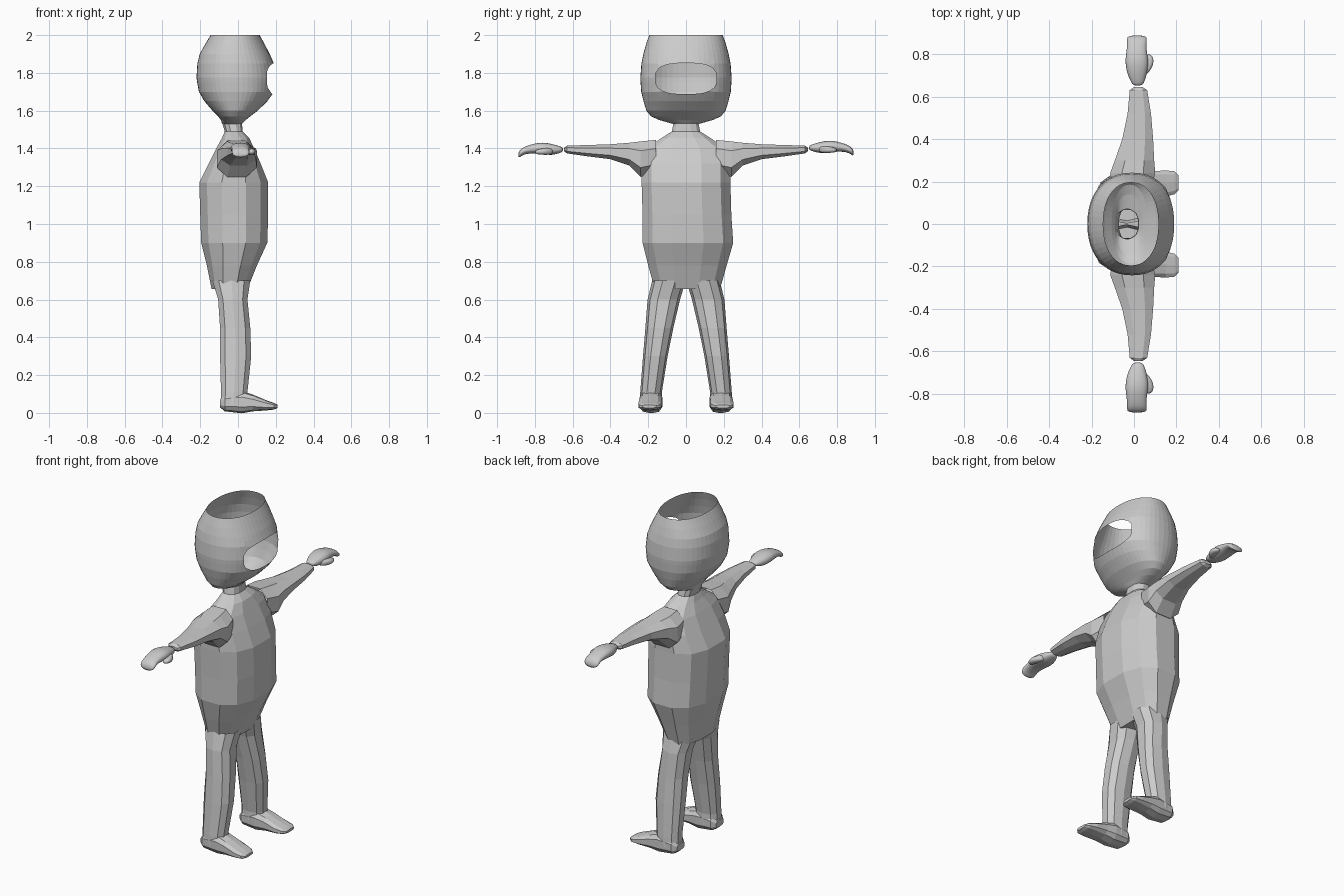
import bpy, bmesh, math

AXES = {'x': (1, 2, 0), 'y': (0, 2, 1), 'z': (0, 1, 2)}   # (a, b, loft) axes


def make_object(name, bm, smooth=False):
    me = bpy.data.meshes.new(name)
    bm.to_mesh(me)
    bm.free()
    ob = bpy.data.objects.new(name, me)
    bpy.context.collection.objects.link(ob)
    for p in me.polygons:
        p.use_smooth = smooth
    return ob


def section(n, e, half_step=True):
    """Unit superellipse with n points, scaled so its extents reach 1."""
    off = 0.5 if half_step else 0.0
    pts = []
    for i in range(n):
        t = 2 * math.pi * (i + off) / n
        c, s = math.cos(t), math.sin(t)
        pts.append((math.copysign(abs(c) ** (2 / e), c), math.copysign(abs(s) ** (2 / e), s)))
    m = max(p[0] for p in pts)
    return [(a / m, b / m) for a, b in pts]


def loft(name, axis, rings, n=10, e=2.4, side=1, caps=(True, True), smooth=False):
    """Rings are (position, a_min, a_max, b_min, b_max); side=-1 mirrors in y."""
    bm = bmesh.new()
    ia, ib, it = AXES[axis]
    rows = []
    for t, a0, a1, b0, b1 in rings:
        row = []
        for a, b in section(n, e):
            co = [0, 0, 0]
            co[ia] = (a0 + a1) / 2 + a * (a1 - a0) / 2
            co[ib] = (b0 + b1) / 2 + b * (b1 - b0) / 2
            co[it] = t
            co[1] *= side
            row.append(bm.verts.new(co))
        rows.append(row)
    for lo, hi in zip(rows, rows[1:]):
        for i in range(n):
            j = (i + 1) % n
            bm.faces.new((lo[i], lo[j], hi[j], hi[i]))
    if caps[0]:
        bm.faces.new(rows[0])
    if caps[1]:
        bm.faces.new(rows[-1])
    bmesh.ops.recalc_face_normals(bm, faces=bm.faces)
    return make_object(name, bm, smooth)


# Torso and neck, open at the top of the neck
torso = [(0.655, -0.14, 0.05, -0.165, 0.18), (0.78, -0.165, 0.10, -0.20, 0.215),
         (0.90, -0.195, 0.155, -0.23, 0.25), (1.05, -0.20, 0.16, -0.23, 0.24),
         (1.22, -0.205, 0.16, -0.235, 0.235), (1.32, -0.155, 0.12, -0.235, 0.235),
         (1.40, -0.115, 0.085, -0.21, 0.21), (1.455, -0.085, 0.06, -0.13, 0.13),
         (1.49, -0.07, 0.025, -0.075, 0.075), (1.54, -0.085, 0.02, -0.065, 0.065)]
loft("torso", 'z', torso, n=12, e=2.5, caps=(True, False))

arm = [(0.16, -0.10, 0.08, 1.27, 1.445), (0.24, -0.112, 0.10, 1.25, 1.437),
       (0.30, -0.09, 0.095, 1.31, 1.43), (0.40, -0.055, 0.09, 1.343, 1.422),
       (0.52, -0.03, 0.08, 1.358, 1.418), (0.63, -0.02, 0.062, 1.374, 1.415),
       (0.645, 0.0, 0.04, 1.385, 1.405)]
leg = [(0.70, -0.135, 0.065, 0.005, 0.175), (0.60, -0.105, 0.05, 0.035, 0.20),
       (0.45, -0.095, 0.065, 0.07, 0.212), (0.30, -0.095, 0.07, 0.10, 0.225),
       (0.11, -0.09, 0.05, 0.13, 0.24), (0.05, -0.092, 0.05, 0.128, 0.243)]
foot = [(-0.095, 0.15, 0.22, 0.03, 0.07), (-0.07, 0.13, 0.24, 0.01, 0.10),
        (0.02, 0.125, 0.245, 0.0, 0.115), (0.08, 0.13, 0.248, 0.01, 0.095),
        (0.15, 0.13, 0.252, 0.014, 0.066), (0.19, 0.14, 0.248, 0.018, 0.052),
        (0.21, 0.16, 0.23, 0.026, 0.042)]
hand = [(0.65, -0.005, 0.04, 1.388, 1.41), (0.67, -0.015, 0.05, 1.38, 1.417),
        (0.71, -0.034, 0.062, 1.368, 1.43), (0.76, -0.042, 0.07, 1.374, 1.438),
        (0.80, -0.038, 0.062, 1.378, 1.432), (0.84, -0.032, 0.058, 1.378, 1.42),
        (0.87, -0.034, 0.062, 1.368, 1.408), (0.889, -0.03, 0.058, 1.35, 1.385)]
thumb = [(0.70, 0.03, 0.06, 1.375, 1.405), (0.735, 0.04, 0.086, 1.37, 1.408),
         (0.77, 0.05, 0.096, 1.372, 1.404), (0.80, 0.055, 0.082, 1.376, 1.396)]

# Limbs on both sides
for side, label in ((1, "left"), (-1, "right")):
    loft(label + "_arm", 'y', arm, n=8, side=side, caps=(False, True))
    loft(label + "_leg", 'z', leg, n=10, side=side, caps=(False, False))
    loft(label + "_foot", 'x', foot, n=10, e=2.8, side=side)
    for part, rings in (("_hand", hand), ("_thumb", thumb)):
        ob = loft(label + part, 'y', rings, n=10, side=side, smooth=True)
        ob.location.z = 0.005 * side
        sub = ob.modifiers.new("round", 'SUBSURF')
        sub.levels = sub.render_levels = 1

# Head: thin shell, open at the top, with a rounded opening in the face
HEAD = [(1.53, -0.085, 0.02, 0.07), (1.55, -0.09, 0.04, 0.14), (1.57, -0.105, 0.065, 0.185),
        (1.60, -0.135, 0.105, 0.21), (1.65, -0.178, 0.155, 0.225), (1.70, -0.207, 0.192, 0.237),
        (1.77, -0.22, 0.20, 0.242), (1.85, -0.215, 0.19, 0.236), (1.90, -0.203, 0.168, 0.226),
        (1.95, -0.175, 0.142, 0.212), (2.0, -0.145, 0.115, 0.195)]
EXP = 2.2


def head_at(z):
    """Centre x, x radius and y radius of the head at height z."""
    for p, q in zip(HEAD, HEAD[1:]):
        if z <= q[0] or q is HEAD[-1]:
            f = (z - p[0]) / (q[0] - p[0])
            b, x, w = (p[k] + f * (q[k] - p[k]) for k in (1, 2, 3))
            return (b + x) / 2, (x - b) / 2, w


def opening(y, z):
    return (abs(y / 0.163) ** 2.8 + abs((z - 1.77) / 0.082) ** 2.8) ** (1 / 2.8)


bm = bmesh.new()
N = 48
heights = [1.53, 1.55, 1.57, 1.60, 1.625, 1.65] + [1.675 + 0.025 * i for i in range(14)]
rows = []
for z in heights:
    cx, rx, ry = head_at(z)
    rows.append([bm.verts.new((cx + a * rx, b * ry, z)) for a, b in section(N, EXP, False)])
for lo, hi in zip(rows, rows[1:]):
    for i in range(N):
        j = (i + 1) % N
        bm.faces.new((lo[i], lo[j], hi[j], hi[i]))
hole = []
for f in bm.faces:
    c = f.calc_center_median()
    if c.x > 0 and opening(c.y, c.z) < 1:
        hole.append(f)
bmesh.ops.delete(bm, geom=hole, context='FACES')
# Pull the ragged edge onto the rounded outline
for v in bm.verts:
    if v.is_boundary and v.co.x > 0 and 1.6 < v.co.z < 1.95:
        r = opening(v.co.y, v.co.z)
        y, z = v.co.y / r, 1.77 + (v.co.z - 1.77) / r
        cx, rx, ry = head_at(z)
        v.co = (cx + rx * (1 - abs(y / ry) ** EXP) ** (1 / EXP), y, z)
make_object("head_shell", bm)
